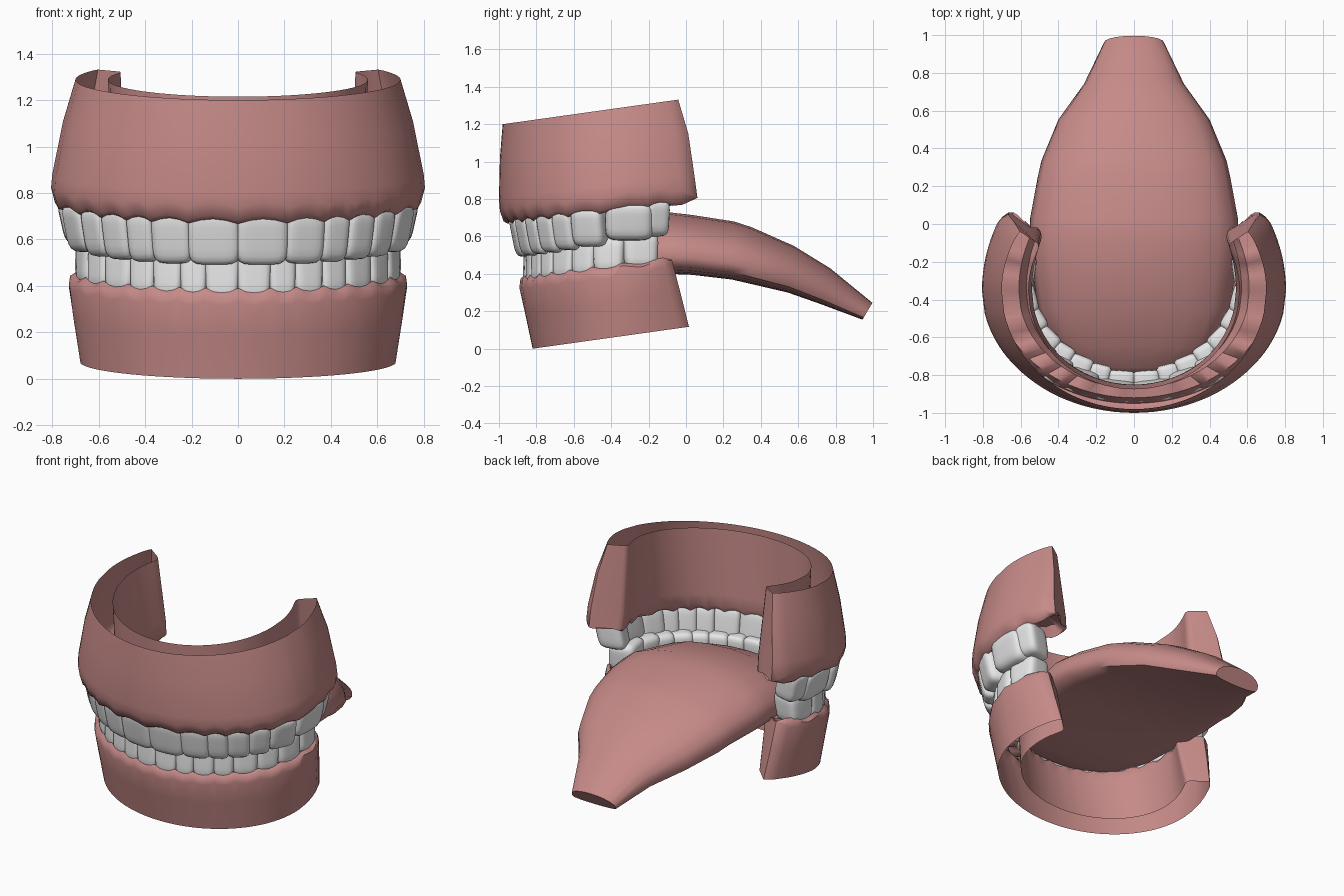
import bpy, bmesh, math
from mathutils import Vector

if "Cube" in bpy.data.objects:
    bpy.data.objects.remove(bpy.data.objects["Cube"])


def material(name, color):
    m = bpy.data.materials.new(name)
    m.use_nodes = True
    m.diffuse_color = color
    m.node_tree.nodes["Principled BSDF"].inputs["Base Color"].default_value = color
    return m


PINK = material("gum_pink", (0.56, 0.255, 0.245, 1))
WHITE = material("tooth_white", (0.8, 0.8, 0.8, 1))


def finish(bm, name, mat, angle):
    bmesh.ops.recalc_face_normals(bm, faces=bm.faces)
    me = bpy.data.meshes.new(name)
    bm.to_mesh(me)
    bm.free()
    me.materials.append(mat)
    ob = bpy.data.objects.new(name, me)
    bpy.context.collection.objects.link(ob)
    bpy.ops.object.select_all(action="DESELECT")
    ob.select_set(True)
    bpy.context.view_layer.objects.active = ob
    bpy.ops.object.shade_smooth_by_angle(angle=math.radians(angle))


def loft(bm, rings, closed):
    rows = [[bm.verts.new(p) for p in ring] for ring in rings]
    n = len(rows[0])
    for r, q in zip(rows, rows[1:]):
        for i in range(n if closed else n - 1):
            j = (i + 1) % n
            bm.faces.new((r[i], r[j], q[j], q[i]))
    bm.faces.new(rows[0])
    bm.faces.new(rows[-1])


def arch(s, a, front, end, c):
    """Point on a U-shaped arch: |s| up to 1 is the front curve, 1 to 2 the back arm."""
    t = abs(s)
    if t <= 1:
        x, y = a * math.sin(t * math.pi / 2), c + (front - c) * math.cos(t * math.pi / 2)
    else:
        e = t - 1
        x, y = a * (1 - 0.13 * e * e), c + (end - c) * e
    return Vector((math.copysign(x, s), y))


def gum(name, profile, bounds, c, end, end_slope, neck, rim, bump):
    # Stations: four per tooth, then the bare back end, rounded off
    half = []
    for b0, b1 in zip(bounds, bounds[1:]):
        for k in range(4):
            half.append((b0 + (b1 - b0) * k / 4, math.sin(math.pi * k / 4)))
    half += [(s, 0) for s in (bounds[-1], 1.8, 1.88, 1.95, 2)]
    stations = [(-s, w) for s, w in reversed(half[1:])] + half
    mid = sum(p[0] for p in profile) / len(profile)
    rings = []
    for s, w in stations:
        tip = max(0, (abs(s) - 1.8) / 0.2)
        ring = []
        for a, front, v in profile:
            inner = 0.08 * min(1, max(0, (mid + 0.06 - a) / 0.12))
            if v < 0.15:
                v += (0.05 - v) * tip
            a += (mid - a) * 0.32 * tip ** 3
            p = arch(s, a, front, end + end_slope * v - inner, c)
            z = (1 - v) * neck(p.y) + v * rim(p.y)
            if v < 0.15:
                z += bump * (w - 0.5)
            ring.append((p.x, p.y, z))
        rings.append(ring)
    bm = bmesh.new()
    loft(bm, rings, False)
    finish(bm, name, PINK, 50)


def tooth(name, side, s0, s1, spec, z_low, z_high, tilt, taper):
    p0, p1 = arch(s0, *spec), arch(s1, *spec)
    middle = arch((s0 + s1) / 2, *spec)
    along = (p1 - p0).normalized()
    out = Vector((along.y, -along.x))
    depth = 0.09 + 0.08 * min(1, s0 / 0.7)
    width = (p1 - p0).length * 1.03
    lo, hi = z_low(middle.y), z_high(middle.y)
    bm = bmesh.new()
    bmesh.ops.create_cube(bm, size=2)
    bmesh.ops.subdivide_edges(bm, edges=bm.edges, cuts=6, use_grid_fill=True)
    for v in bm.verts:
        # Squash the block to a rounded box, then set it on the arch
        q = v.co / sum(abs(k) ** 5 for k in v.co) ** 0.2
        w = width / 2 * (1 + taper * q.z)
        o = -depth / 2 + q.y * depth / 2 * (1 + 0.2 * taper * q.z) + tilt * q.z
        xy = middle + along * q.x * w + out * o
        v.co = (side * xy.x, xy.y, (lo + hi) / 2 + q.z * (hi - lo) / 2)
    finish(bm, name, WHITE, 60)


def teeth(prefix, bounds, *args):
    for side, label in ((1, "left"), (-1, "right")):
        for i, (s0, s1) in enumerate(zip(bounds, bounds[1:])):
            tooth(f"{prefix}_tooth_{label}_{i + 1}", side, s0, s1, *args)


# Upper jaw
upper_bounds = [0, 0.18, 0.325, 0.435, 0.56, 0.69, 0.88, 1.35, 1.67]
upper_neck = lambda y: 0.675 + 0.11 * (y + 0.97)
upper_profile = [(0.70, -0.98, 1), (0.755, -0.995, 0.66), (0.80, -1.0, 0.25),
                 (0.805, -0.995, 0.14), (0.79, -0.975, 0.03), (0.76, -0.95, 0),
                 (0.72, -0.92, 0.12), (0.61, -0.87, 0.12), (0.57, -0.86, 0),
                 (0.545, -0.85, 0.05), (0.54, -0.855, 0.2), (0.56, -0.875, 1)]
gum("upper_gum", upper_profile, upper_bounds, -0.35, 0.065, -0.08, upper_neck,
    lambda y: 1.2 + 0.14 * (y + 0.98), 0.02)
teeth("upper", upper_bounds, (0.765, -0.93, 0.05, -0.35),
      lambda y: 0.488 + 0.14 * (y + 0.95), lambda y: upper_neck(y) + 0.03, 0.022, 0.0)

# Lower jaw
lower_bounds = [0, 0.128, 0.233, 0.354, 0.47, 0.62, 0.77, 0.955, 1.56]
lower_neck = lambda y: 0.38 + 0.13 * (y + 0.87)
lower_profile = [(0.68, -0.82, 1), (0.71, -0.86, 0.5), (0.73, -0.89, 0.14),
                 (0.725, -0.885, 0.04), (0.70, -0.87, 0), (0.66, -0.84, 0.13),
                 (0.57, -0.80, 0.13), (0.54, -0.775, 0), (0.52, -0.765, 0.06),
                 (0.52, -0.76, 0.2), (0.535, -0.70, 0.95)]
gum("lower_gum", lower_profile, lower_bounds, -0.3, -0.08, 0.10, lower_neck,
    lambda y: 0.14 * (y + 0.82), -0.02)
teeth("lower", lower_bounds, (0.70, -0.87, -0.05, -0.3),
      lambda y: lower_neck(y) - 0.035, lambda y: 0.56 + 0.1 * (y + 0.87), -0.005, 0.06)

# Tongue: y, half width, underside height, top height
stations = [(-0.80, 0.12, 0.41, 0.45), (-0.76, 0.28, 0.39, 0.49), (-0.65, 0.42, 0.38, 0.56),
            (-0.45, 0.51, 0.385, 0.65), (-0.1, 0.555, 0.40, 0.73), (0.03, 0.55, 0.395, 0.715),
            (0.25, 0.51, 0.37, 0.68), (0.34, 0.49, 0.35, 0.65), (0.56, 0.40, 0.30, 0.55),
            (0.75, 0.265, 0.235, 0.43), (0.97, 0.16, 0.155, 0.245)]
rings = []
for y, w, low, high in stations:
    ring = []
    for k in range(20):
        f = 2 * math.pi * k / 20
        up = math.sin(f)
        edge = low + (high - low) * 0.28
        z = edge + (high - edge) * up ** 0.9 if up > 0 else edge - (edge - low) * abs(up) ** 0.5
        lean = 0.055 * max(0, y) * ((z - low) / (high - low) - 0.5)
        ring.append((w * math.cos(f), y + lean, z))
    rings.append(ring)
bm = bmesh.new()
loft(bm, rings, True)
finish(bm, "tongue", PINK, 50)
